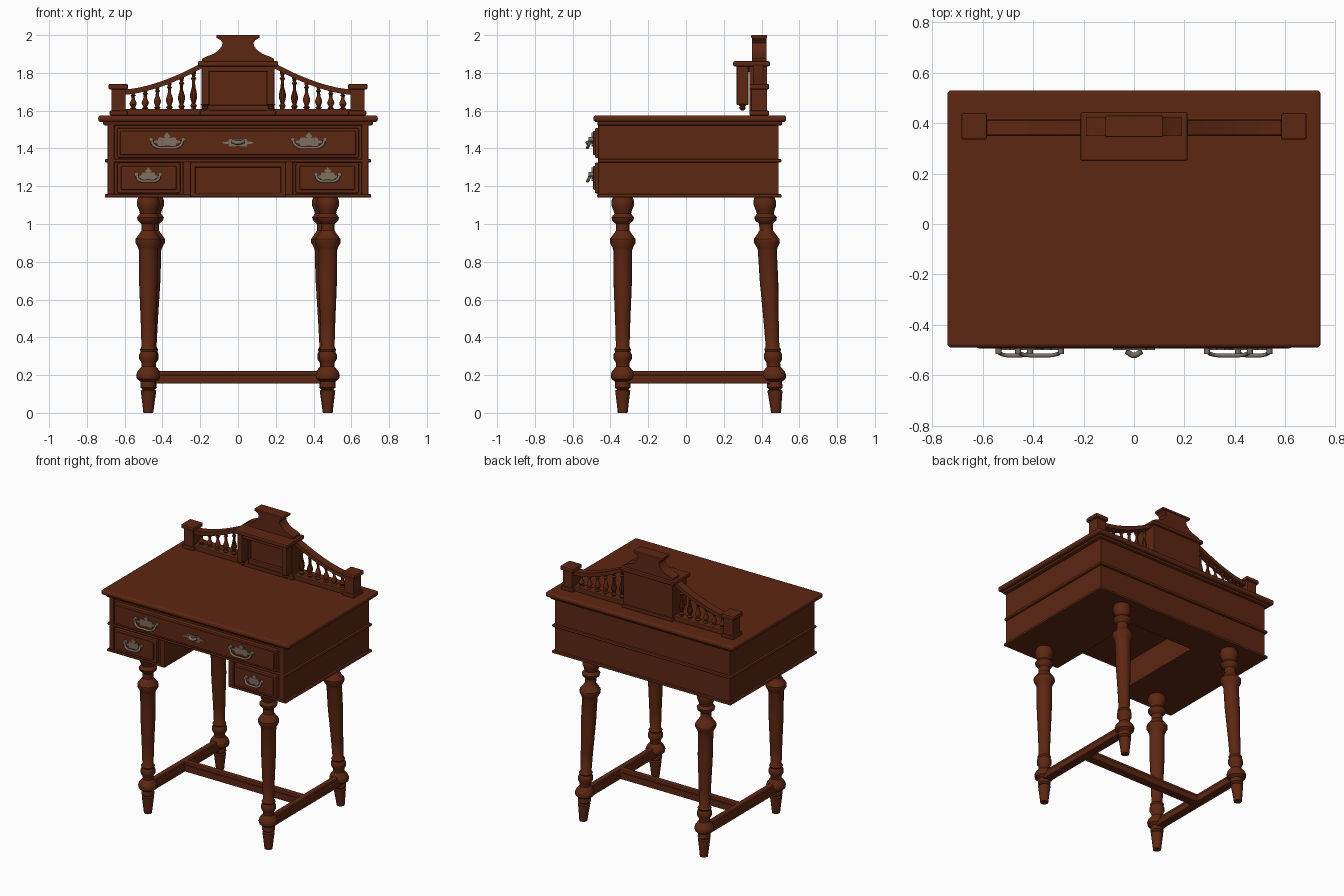
import bpy, bmesh
from math import sin, cos, pi

if "Cube" in bpy.data.objects:
    bpy.data.objects.remove(bpy.data.objects["Cube"])


def material(name, rgb):
    m = bpy.data.materials.new(name)
    m.use_nodes = True
    color = (*rgb, 1)
    m.diffuse_color = color
    bsdf = m.node_tree.nodes["Principled BSDF"]
    bsdf.inputs["Base Color"].default_value = color
    bsdf.inputs["Roughness"].default_value = 0.6
    return m


WOOD = material("mahogany", (0.11, 0.02, 0.006))
METAL = material("aged_brass", (0.2, 0.16, 0.12))


def finish(name, bm, mat=WOOD, smooth=True):
    bmesh.ops.recalc_face_normals(bm, faces=bm.faces)
    me = bpy.data.meshes.new(name)
    bm.to_mesh(me)
    bm.free()
    me.materials.append(mat)
    ob = bpy.data.objects.new(name, me)
    bpy.context.collection.objects.link(ob)
    if smooth:
        bpy.ops.object.select_all(action="DESELECT")
        ob.select_set(True)
        bpy.context.view_layer.objects.active = ob
        bpy.ops.object.shade_smooth_by_angle(angle=0.6)
    return ob


def box(name, x, y, z, bevel=0.0, mat=WOOD, segments=2):
    bm = bmesh.new()
    bmesh.ops.create_cube(bm, size=1)
    for v in bm.verts:
        for i, (lo, hi) in enumerate((x, y, z)):
            v.co[i] = lo if v.co[i] < 0 else hi
    ob = finish(name, bm, mat, False)
    if bevel:
        mod = ob.modifiers.new("edge", "BEVEL")
        mod.width, mod.segments = bevel, segments
    return ob


def prism(name, points, y0, y1, mat=WOOD):
    """Extrude an outline in x and z along y."""
    bm = bmesh.new()
    front = [bm.verts.new((x, y0, z)) for x, z in points]
    back = [bm.verts.new((x, y1, z)) for x, z in points]
    n = len(points)
    bm.faces.new(front)
    bm.faces.new(back[::-1])
    for i in range(n):
        j = (i + 1) % n
        bm.faces.new((front[i], back[i], back[j], front[j]))
    return finish(name, bm, mat)


def turned(name, profile, bottom, top, sides=20, mat=WOOD):
    """Lathe (radius, fraction) pairs along a possibly leaning line."""
    bm = bmesh.new()
    rings = []
    for r, t in profile:
        c = [a + (b - a) * t for a, b in zip(bottom, top)]
        rings.append([bm.verts.new((c[0] + r * cos(2 * pi * k / sides),
                                    c[1] + r * sin(2 * pi * k / sides), c[2]))
                      for k in range(sides)])
    for a, b in zip(rings, rings[1:]):
        for k in range(sides):
            j = (k + 1) % sides
            bm.faces.new((a[k], a[j], b[j], b[k]))
    bm.faces.new(rings[0][::-1])
    bm.faces.new(rings[-1])
    return finish(name, bm, mat)


def tube(name, points, radius, mat=METAL):
    cu = bpy.data.curves.new(name, "CURVE")
    cu.dimensions = "3D"
    cu.bevel_depth, cu.bevel_resolution, cu.resolution_u = radius, 2, 6
    cu.use_fill_caps = True
    sp = cu.splines.new("BEZIER")
    sp.bezier_points.add(len(points) - 1)
    for p, co in zip(sp.bezier_points, points):
        p.co = co
        p.handle_left_type = p.handle_right_type = "AUTO"
    cu.materials.append(mat)
    ob = bpy.data.objects.new(name, cu)
    bpy.context.collection.objects.link(ob)


# Case: top, upper carcass, mouldings
box("desk_top", (-.74, .74), (-.49, .53), (1.54, 1.575), .014, segments=3)
box("top_moulding", (-.715, .715), (-.47, .51), (1.522, 1.545), .01)
box("upper_case", (-.69, .69), (-.455, .49), (1.335, 1.53))
box("waist_moulding", (-.705, .705), (-.465, .505), (1.325, 1.345), .008)

# Lower case around the knee space
box("lower_back_case", (-.69, .69), (.3, .49), (1.145, 1.335))
box("back_base_lip", (-.705, .705), (.3, .505), (1.14, 1.158), .006)
box("knee_panel_top_rail", (-.25, .25), (.27, .31), (1.3, 1.33), .006)
box("knee_panel_bottom_rail", (-.25, .25), (.27, .31), (1.142, 1.165), .006)


def span(a, b, s):
    return tuple(sorted((a * s, b * s)))


for s, side in ((1, "left"), (-1, "right")):
    box(side + "_pedestal", span(.25, .69, s), (-.455, .31), (1.145, 1.335))
    box(side + "_base_lip", span(.25, .705, s), (-.47, .32), (1.14, 1.158), .006)
    box(side + "_knee_stile", span(.225, .26, s), (.27, .31), (1.15, 1.33), .006)
    box(side + "_lower_drawer", span(.305, .64, s), (-.483, -.44), (1.162, 1.325), .008)
    box(side + "_lower_drawer_field", span(.325, .62, s), (-.493, -.47), (1.18, 1.308), .008)
    box(side + "_knee_post", span(.25, .29, s), (-.468, -.44), (1.15, 1.33), .008)
    box(side + "_corner_stile", span(.655, .69, s), (-.465, -.44), (1.15, 1.53), .006)
box("long_drawer", (-.64, .64), (-.483, -.44), (1.35, 1.508), .008)
box("long_drawer_field", (-.625, .625), (-.493, -.47), (1.365, 1.493), .008)


# Drawer hardware
def plate(name, cx, cz, w, h, lobes):
    pts = []
    for k in range(48):
        t = 2 * pi * k / 48
        r = 1 + .18 * cos(lobes * t)
        pts.append((cx + w * r * cos(t), cz + h * r * sin(t)))
    prism(name, pts, -.499, -.491, METAL)


def pull(name, cx, cz, w, drop):
    plate(name + "_plate", cx, cz + .005, w * .8, .022, 6)
    tube(name + "_bail", [(cx - w, -.503, cz + .022), (cx - w * .8, -.517, cz - drop * .6),
                          (cx, -.522, cz - drop), (cx + w * .8, -.517, cz - drop * .6),
                          (cx + w, -.503, cz + .022)], .008)
    for s in (-1, 1):
        tube(name + "_stud", [(cx + s * w, -.49, cz + .018), (cx + s * w, -.515, cz + .018)], .012)
    plate(name + "_keyhole_cover", cx, cz + .035, .014, .016, 4)


for s, side in ((1, "left"), (-1, "right")):
    pull(side + "_upper_pull", s * .375, 1.43, .085, .026)
    pull(side + "_lower_pull", s * .475, 1.245, .062, .018)
plate("center_escutcheon", 0, 1.43, .07, .02, 6)
tube("center_knob", [(-.03, -.505, 1.437), (0, -.521, 1.43), (.03, -.505, 1.437)], .011, METAL)

# Turned legs, the rear pair leaning in towards the top
LEG = [(.026, 0), (.034, .07), (.04, .118), (.03, .124), (.042, .135), (.04, .165),
       (.06, .18), (.064, .2), (.058, .218), (.036, .245), (.036, .265), (.048, .285),
       (.048, .31), (.04, .325), (.045, .335), (.036, .35), (.04, .48), (.049, .7),
       (.05, .86), (.054, .875), (.068, .9), (.068, .92), (.05, .945), (.036, .965),
       (.036, 1.0), (.056, 1.02), (.06, 1.035), (.044, 1.055), (.05, 1.075),
       (.06, 1.1), (.06, 1.12), (.05, 1.15)]
LEG = [(r, z / 1.15) for r, z in LEG]
for s, side in ((1, "left"), (-1, "right")):
    turned(side + "_front_leg", LEG, (s * .475, -.335, 0), (s * .475, -.335, 1.15))
    turned(side + "_rear_leg", LEG, (s * .475, .477, 0), (s * .45, .415, 1.15))
    # Side stretcher with a moulded cap
    box(side + "_stretcher", span(.445, .505, s), (-.335, .475), (.155, .2), .006)
    box(side + "_stretcher_cap", span(.455, .495, s), (-.335, .475), (.195, .222), .008)
box("cross_stretcher", (-.475, .475), (.04, .1), (.155, .2), .006)
box("cross_stretcher_cap", (-.475, .475), (.05, .09), (.195, .222), .008)

# Gallery
BALUSTER = [(.012, 0), (.012, .08), (.018, .12), (.01, .18), (.019, .34), (.018, .42),
            (.009, .6), (.008, .75), (.015, .8), (.008, .85), (.012, .93), (.012, 1)]


def rail_z(x):
    return 1.705 + .135 * ((.6 - x) / .4) ** 1.6


for s, side in ((1, "left"), (-1, "right")):
    box(side + "_gallery_post", span(.595, .67, s), (.345, .43), (1.575, 1.715), .004)
    box(side + "_post_cap", span(.583, .685, s), (.335, .44), (1.712, 1.742), .008)
    box(side + "_post_foot", span(.585, .68, s), (.335, .44), (1.575, 1.6), .006)
    box(side + "_gallery_base", span(.19, .6, s), (.35, .415), (1.575, 1.61), .006)
    xs = [.19 + .41 * k / 14 for k in range(15)]
    outline = [(s * x, rail_z(x) + .008) for x in xs] + [(s * x, rail_z(x) - .02) for x in reversed(xs)]
    prism(side + "_swept_rail", outline, .355, .41)
    for k in range(6):
        x = .235 + .064 * k
        turned(side + "_baluster", BALUSTER, (s * x, .383, 1.6), (s * x, .383, rail_z(x) - .01), 10)

    # Hanging pilasters of the central niche
    box(side + "_niche_pilaster", span(.155, .193, s), (.268, .33), (1.63, 1.84), .005)
    turned(side + "_pilaster_drop", [(.006, 0), (.018, .4), (.014, .6), (.024, 1)],
           (s * .174, .299, 1.6), (s * .174, .299, 1.635), 12)
    box(side + "_niche_stile", span(.15, .193, s), (.335, .375), (1.575, 1.84), .005)

# Central niche and crown
box("niche_back", (-.193, .193), (.36, .43), (1.575, 1.84))
box("niche_foot", (-.2, .2), (.335, .44), (1.575, 1.6), .006)
box("niche_bottom_rail", (-.155, .155), (.34, .37), (1.6, 1.63), .005)
box("niche_top_rail", (-.16, .16), (.275, .37), (1.805, 1.84), .005)
box("niche_shelf", (-.213, .213), (.25, .445), (1.835, 1.862), .008)
CROWN = [(.19, 1.86), (.19, 1.875), (.165, 1.888), (.13, 1.9), (.105, 1.918), (.087, 1.938),
         (.082, 1.958), (.092, 1.974), (.108, 1.982), (.114, 1.992), (.114, 2.0)]
prism("crown", CROWN + [(-x, z) for x, z in reversed(CROWN)], .35, .425)
box("crown_cap", (-.114, .114), (.345, .43), (1.984, 2.0), .004)
